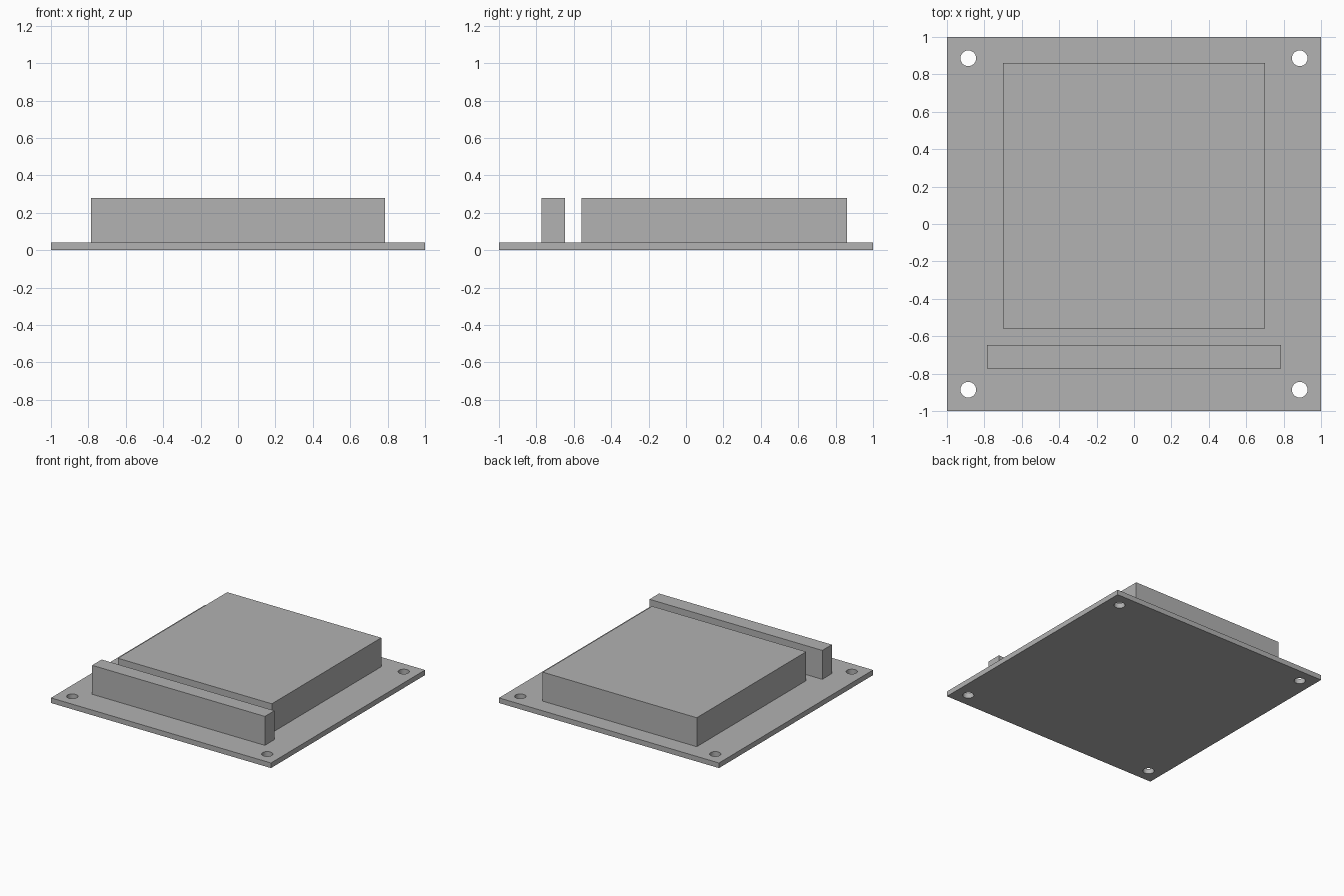
import bpy

old = bpy.data.objects.get("Cube")
if old:
    bpy.data.objects.remove(old, do_unlink=True)

# Single grey material
grey = bpy.data.materials.new("plain grey")
grey.use_nodes = True
colour = (0.445, 0.445, 0.445, 1)
grey.diffuse_color = colour
grey.node_tree.nodes["Principled BSDF"].inputs["Base Color"].default_value = colour

PLATE_TOP, BLOCK_TOP = 0.042, 0.28
HOLE_OFFSET, HOLE_RADIUS = 0.886, 0.042


def box(name, low, high):
    """Box spanning two opposite corners."""
    centre = [(a + b) / 2 for a, b in zip(low, high)]
    bpy.ops.mesh.primitive_cube_add(size=1, location=centre)
    obj = bpy.context.object
    obj.name = name
    obj.scale = [b - a for a, b in zip(low, high)]
    bpy.ops.object.transform_apply(location=False, rotation=False, scale=True)
    obj.data.materials.append(grey)
    return obj


# Base plate
plate = box("base_plate", (-1, -1, 0), (1, 1, PLATE_TOP))

# Corner mounting holes
for x in (-HOLE_OFFSET, HOLE_OFFSET):
    for y in (-HOLE_OFFSET, HOLE_OFFSET):
        bpy.ops.mesh.primitive_cylinder_add(
            vertices=48, radius=HOLE_RADIUS, depth=0.3, location=(x, y, 0))
        cutter = bpy.context.object
        cutter.name = "hole_cutter"
        cutter.data.materials.append(grey)
        cut = plate.modifiers.new("mounting hole", "BOOLEAN")
        cut.object = cutter
        cut.operation = "DIFFERENCE"
        cut.solver = "EXACT"
        bpy.context.view_layer.objects.active = plate
        bpy.ops.object.modifier_apply(modifier=cut.name)
        bpy.data.objects.remove(cutter, do_unlink=True)

# Smooth hole walls, sharp plate edges
bpy.ops.object.select_all(action="DESELECT")
plate.select_set(True)
bpy.context.view_layer.objects.active = plate
bpy.ops.object.shade_smooth_by_angle()

# Main block and the connector bar in front of it
box("main_block", (-0.70, -0.56, PLATE_TOP), (0.70, 0.86, BLOCK_TOP))
box("connector_bar", (-0.785, -0.772, PLATE_TOP), (0.785, -0.648, BLOCK_TOP))
